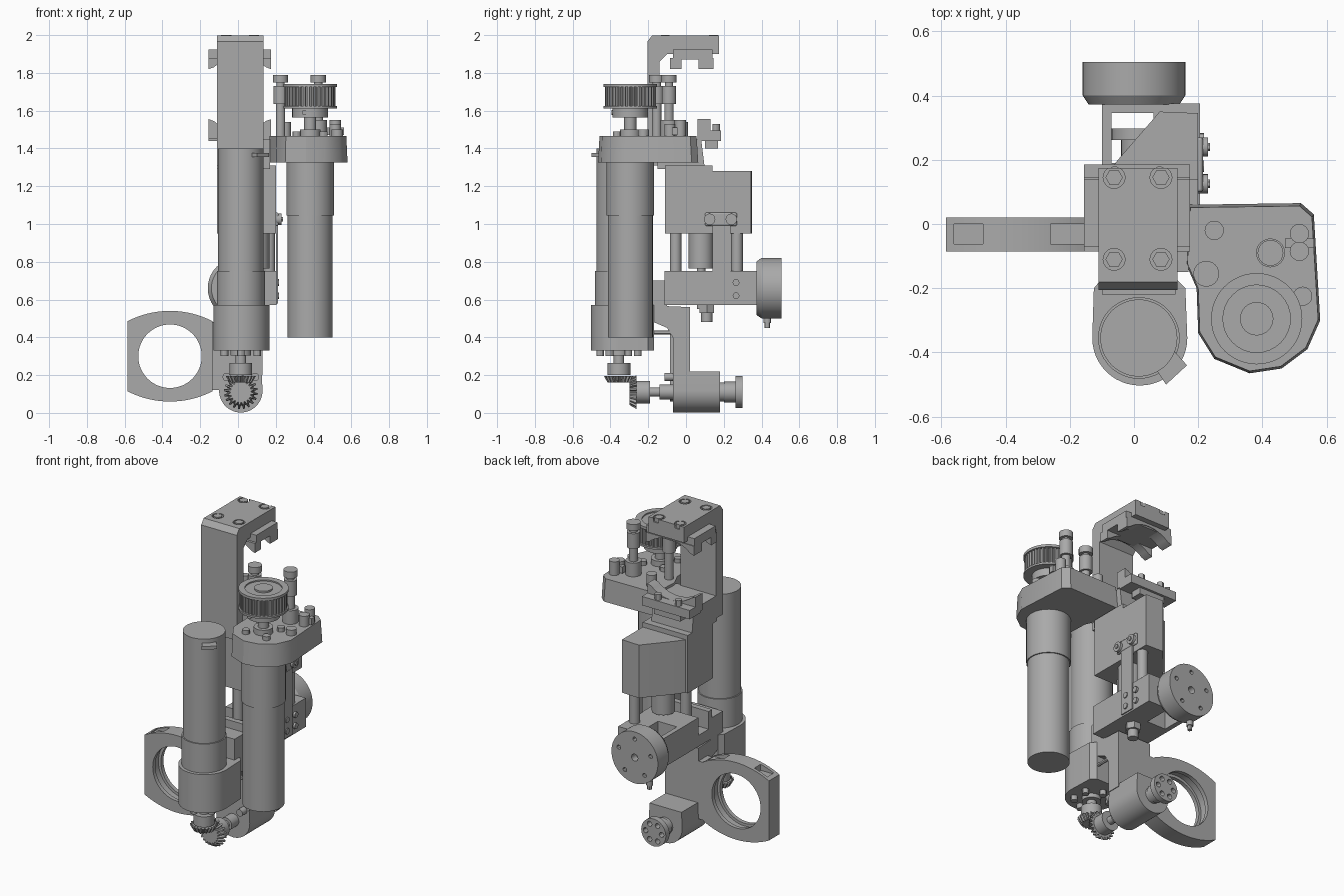
import bpy, bmesh
from math import sin, cos, pi, radians

old = bpy.data.objects.get("Cube")
if old:
    bpy.data.objects.remove(old, do_unlink=True)

grey = bpy.data.materials.new("machined grey")
grey.use_nodes = True
grey.diffuse_color = (0.4, 0.4, 0.4, 1)
grey.node_tree.nodes["Principled BSDF"].inputs["Base Color"].default_value = (0.4, 0.4, 0.4, 1)

parts = []
PLACE = {"X": lambda u, v, w: (w, u, v),
         "Y": lambda u, v, w: (u, w, v),
         "Z": lambda u, v, w: (u, v, w)}


def prism(name, axis, pts, lo, hi, taper=1.0):
    """Extrude an outline along an axis; taper scales the far end."""
    cu = sum(p[0] for p in pts) / len(pts)
    cv = sum(p[1] for p in pts) / len(pts)
    bm = bmesh.new()
    put = PLACE[axis]
    a = [bm.verts.new(put(u, v, lo)) for u, v in pts]
    b = [bm.verts.new(put(cu + (u - cu) * taper, cv + (v - cv) * taper, hi)) for u, v in pts]
    bm.faces.new(a)
    bm.faces.new(b)
    for i in range(len(pts)):
        j = (i + 1) % len(pts)
        bm.faces.new((a[i], a[j], b[j], b[i]))
    bmesh.ops.recalc_face_normals(bm, faces=bm.faces)
    me = bpy.data.meshes.new(name)
    bm.to_mesh(me)
    bm.free()
    me.materials.append(grey)
    ob = bpy.data.objects.new(name, me)
    bpy.context.collection.objects.link(ob)
    parts.append(ob)
    return ob


def arc(u, v, r, a0, a1, n):
    return [(u + r * cos(radians(a0 + (a1 - a0) * i / n)),
             v + r * sin(radians(a0 + (a1 - a0) * i / n))) for i in range(n + 1)]


def cyl(name, axis, u, v, r, lo, hi, taper=1.0, n=32):
    return prism(name, axis, arc(u, v, r, 0, 360, n)[:-1], lo, hi, taper)


def box(name, x0, x1, y0, y1, z0, z1, bevel=0.0):
    ob = prism(name, "Z", [(x0, y0), (x1, y0), (x1, y1), (x0, y1)], z0, z1)
    if bevel:
        m = ob.modifiers.new("bevel", "BEVEL")
        m.width, m.segments = bevel, 2
    return ob


def gear(name, axis, u, v, r, depth, teeth, lo, hi, taper=1.0):
    pts = []
    for i in range(teeth):
        for f, rr in ((0, r - depth), (.3, r - depth), (.45, r), (.8, r)):
            t = 2 * pi * (i + f) / teeth
            pts.append((u + rr * cos(t), v + rr * sin(t)))
    return prism(name, axis, pts, lo, hi, taper)


def cut(ob, *cutters):
    """Subtract the cutters, bake the result and remove them."""
    for c in cutters:
        m = ob.modifiers.new("cut", "BOOLEAN")
        m.operation, m.solver, m.object = "DIFFERENCE", "EXACT", c
    dg = bpy.context.evaluated_depsgraph_get()
    me = bpy.data.meshes.new_from_object(ob.evaluated_get(dg))
    ob.modifiers.clear()
    ob.data = me
    for c in cutters:
        parts.remove(c)
        bpy.data.objects.remove(c, do_unlink=True)


# Front motor with its gearhead, terminal tab and holder
MX, MY = .015, -.355
cyl("front_motor", "Z", MX, MY, .12, .75, 1.4, n=48)
cyl("front_gearhead", "Z", MX, MY, .127, .5, .75, n=48)
prism("front_motor_tab", "Z", [(.06, -.44), (.1, -.5), (.165, -.44), (.12, -.39)], 1.355, 1.375)
prism("front_motor_holder", "Z", arc(.018, -.355, .148, 180, 360, 24) +
      [(.16, -.2), (.13, -.17), (-.1, -.17), (-.125, -.2)], .33, .57)
for i in range(6):
    t = radians(30 + 60 * i)
    cyl("holder_screw", "Z", MX + .1 * cos(t), MY + .1 * sin(t), .02, .3, .335, n=12)

# Bevel gear pair between the motor and the lower output shaft
cyl("drive_collar", "Z", MX, MY, .055, .305, .335)
cyl("drive_shaft", "Z", MX, MY, .028, .22, .34)
cyl("drive_hub", "Z", MX, MY, .06, .2, .265)
gear("drive_bevel_gear", "Z", MX, MY, .08, .016, 20, .195, .16, .75)
AZ = .11
gear("output_bevel_gear", "Y", MX, AZ, .09, .018, 20, -.262, -.3, .75)
cyl("output_hub", "Y", MX, AZ, .06, -.265, -.19)
cyl("output_shaft", "Y", MX, AZ, .024, -.3, .27)
cyl("output_collar", "Y", MX, AZ, .04, -.14, -.06)

# Lower leg: angled bracket and rounded bearing housing
prism("lower_leg", "X", [(-.22, .57), (.02, .56), (.02, .2), (-.07, .2), (-.07, .4),
                         (-.1, .45), (-.17, .48), (-.22, .48)], -.1, .13)
prism("bearing_housing", "Y", arc(MX, .117, .115, 180, 360, 24) + [(.125, .22), (-.095, .22)], -.07, .18)
for x in (-.06, .09):
    cyl("leg_screw", "Y", x, .19, .022, -.115, -.06, n=16)
cyl("leg_pin", "Y", .12, .425, .01, -.19, -.05, n=12)
cyl("output_neck", "Y", MX, AZ, .05, .17, .2)
cyl("output_flange", "Y", MX, AZ, .055, .2, .262)
wheel = cyl("output_wheel", "Y", MX, AZ, .085, .262, .298)
cut(wheel, *[cyl("hole", "Y", MX + .055 * cos(i * pi / 3), AZ + .055 * sin(i * pi / 3), .016, .25, .32, n=12)
             for i in range(6)])

# Side ring clamp
RX, RZ = -.36, .3
ring = prism("side_ring", "Y", arc(RX, .05, .49, 62.7, 117.3, 20) + arc(RX, .55, .49, 242.7, 297.3, 20),
             -.085, .02)
cut(ring, cyl("bore", "Y", RX, RZ, .168, -.2, .2, n=64),
    cyl("groove", "Y", RX, RZ, .185, -.06, -.005, n=64),
    box("pocket", -.26, -.15, -.063, .0, .49, .6),
    box("pocket2", -.56, -.47, -.063, .0, .49, .6))
box("ring_link", -.15, -.07, -.07, .02, .12, .48)

# Side motor
BX, BY = .382, -.295
cyl("side_motor", "Z", BX, BY, .119, .4, 1.05, n=48)
cyl("side_gearhead", "Z", BX, BY, .126, 1.045, 1.34, n=48)

# Top mounting plate of the side motor
prism("side_mount_plate", "Z", [(.17, .06), (.52, .065), (.56, .03), (.58, -.3), (.54, -.39), (.46, -.45),
      (.36, -.465), (.25, -.42), (.2, -.34), (.195, -.2), (.16, -.12)], 1.325, 1.465, .97)
cyl("shaft_seat", "Z", BX, BY, .055, 1.46, 1.5)
cyl("pulley_shaft", "Z", BX, BY, .032, 1.46, 1.57)
cyl("pulley_hub", "Z", BX, BY, .095, 1.565, 1.615)
cyl("pulley_flange", "Z", BX, BY, .142, 1.612, 1.624, n=48)
gear("pulley_teeth", "Z", BX, BY, .135, .012, 36, 1.62, 1.728)
rim = cyl("pulley_rim", "Z", BX, BY, .142, 1.724, 1.74, n=48)
cut(rim, cyl("bore", "Z", BX, BY, .105, 1.732, 1.8))
cyl("pulley_boss", "Z", BX, BY, .052, 1.7, 1.742)
cyl("hub_set_screw", "Y", BX - .03, 1.59, .014, BY - .1, BY - .05, n=12)
for i in range(4):
    t = radians(45 + 90 * i)
    cyl("mount_screw", "Z", BX + .1 * cos(t), BY + .1 * sin(t), .022, 1.46, 1.49, n=12)

# Tensioner posts, each a stack of turned sections
for x, y in ((.225, -.155), (.425, -.09)):
    for r, lo, hi in ((.025, 1.46, 1.64), (.038, 1.635, 1.73), (.022, 1.72, 1.755), (.04, 1.748, 1.788)):
        cyl("tension_post", "Z", x, y, r, lo, hi, n=24)
cyl("post_base", "Z", .425, -.09, .045, 1.46, 1.55, n=24)
for x, y, h in ((.515, -.03, 1.55), (.515, -.085, 1.53), (.525, -.225, 1.5), (.25, -.02, 1.54)):
    cyl("plate_fitting", "Z", x, y, .03, 1.46, h, n=16)
box("fitting_bar", .47, .56, -.075, -.045, 1.47, 1.51)

# Upper bracket with recessed bolts
upper = prism("upper_bracket", "X", [(-.205, 1.31), (-.205, 1.965), (-.18, 1.998), (.175, 1.998), (.175, 1.9),
              (-.1, 1.9), (-.14, 1.86), (-.14, 1.31)], -.11, .135)
bolts = [(x, y) for x in (-.062, .084) for y in (-.11, .145)]
cut(upper, *[cyl("recess", "Z", x, y, .034, 1.975, 2.05, n=24) for x, y in bolts])
for x, y in bolts:
    cyl("bracket_bolt", "Z", x, y, .027, 1.97, 2.0, n=6)

# Upper clamp: crosswise block with two arched jaws
box("upper_clamp_block", -.155, .175, -.07, .14, 1.87, 1.925)
for y0, y1 in ((-.085, -.025), (.065, .145)):
    prism("upper_clamp_jaw", "Y", [(-.155, 1.88), (-.155, 1.82)] + arc(.01, 1.665, .215, 130, 50, 16) +
          [(.175, 1.82), (.175, 1.88)], y0, y1)

# Lower clamp with a dished top
prism("lower_clamp_jaw", "Y", [(-.155, 1.45), (-.155, 1.555)] + arc(.01, 1.71, .215, 230, 310, 16) +
      [(.175, 1.555), (.175, 1.45)], .06, .13)
box("lower_clamp_block", -.155, .175, .08, .185, 1.44, 1.495)
box("lower_clamp_foot", -.08, .1, .1, .17, 1.4, 1.45)
for x in (-.06, .08):
    cyl("clamp_screw", "Z", x, .16, .02, 1.49, 1.53, n=12)

# Slide body and wedge-shaped housing
prism("slide_body", "X", [(-.15, 1.29), (.1, 1.29), (.08, 1.45), (-.15, 1.45)], -.11, .17)
prism("housing_front", "Z", [(-.11, -.11), (.2, -.11), (.2, .14), (-.11, .14)], .95, 1.31)
prism("housing_wedge", "Z", [(-.11, .12), (-.05, .2), (.08, .35), (.2, .345), (.2, .12)], .95, 1.28)
box("housing_boss_plate", .195, .215, .1, .27, .99, 1.06, .008)
for y in (.125, .24):
    cyl("housing_boss", "X", y, 1.025, .03, .2, .23, n=24)
    cyl("boss_bolt", "X", y, 1.025, .013, .22, .237, n=6)

# Guide rods and lift motor
for x, y in ((.04, -.055), (.165, .27)):
    cyl("guide_rod", "Z", x, y, .031, .6, 1.0, n=24)
cyl("lift_motor", "Z", .1, .08, .066, .765, 1.0)
cyl("lift_shaft", "Z", .1, .08, .022, .55, .78, n=16)

# Lower arm with open window, scale strip and nut
arm = box("lower_arm", -.1, .205, -.115, .375, .57, .75)
cut(arm, box("window", -.07, .06, .19, .345, .5, .8), box("step", -.2, .15, -.08, .02, .64, .8))
box("arm_link", -.1, .13, -.22, -.1, .55, .7)
strip = box("scale_strip", .2, .212, .14, .235, .58, 1.0)
for z in (.62, .69):
    for y in (.18, .265):
        cyl("strip_screw", "X", y, z, .018, .2, .218, n=12)
cyl("lift_nut", "Z", .1, .11, .045, .53, .575, n=6)
cyl("lift_nut_end", "Z", .1, .11, .03, .48, .535, n=16)

# Rear disc with hole pattern and pin
disc = cyl("rear_disc", "Y", 0, .66, .16, .4, .505, n=64)
cut(disc, cyl("bore", "Y", 0, .66, .022, .46, .6, n=16),
    *[cyl("hole", "Y", .115 * sin(i * pi / 2.5), .66 + .115 * cos(i * pi / 2.5), .013, .46, .6, n=12)
      for i in range(5)])
cyl("rear_disc_chamfer", "Y", 0, .66, .16, .4, .372, .88, n=64)
cyl("disc_pin", "Z", -.05, .43, .014, .45, .54, n=12)
cyl("disc_pin_head", "Z", -.05, .43, .02, .475, .505, n=12)

# Smooth shading with sharp edges kept
bpy.ops.object.select_all(action="DESELECT")
for ob in parts:
    ob.select_set(True)
bpy.context.view_layer.objects.active = parts[0]
bpy.ops.object.shade_smooth_by_angle(angle=radians(30))
